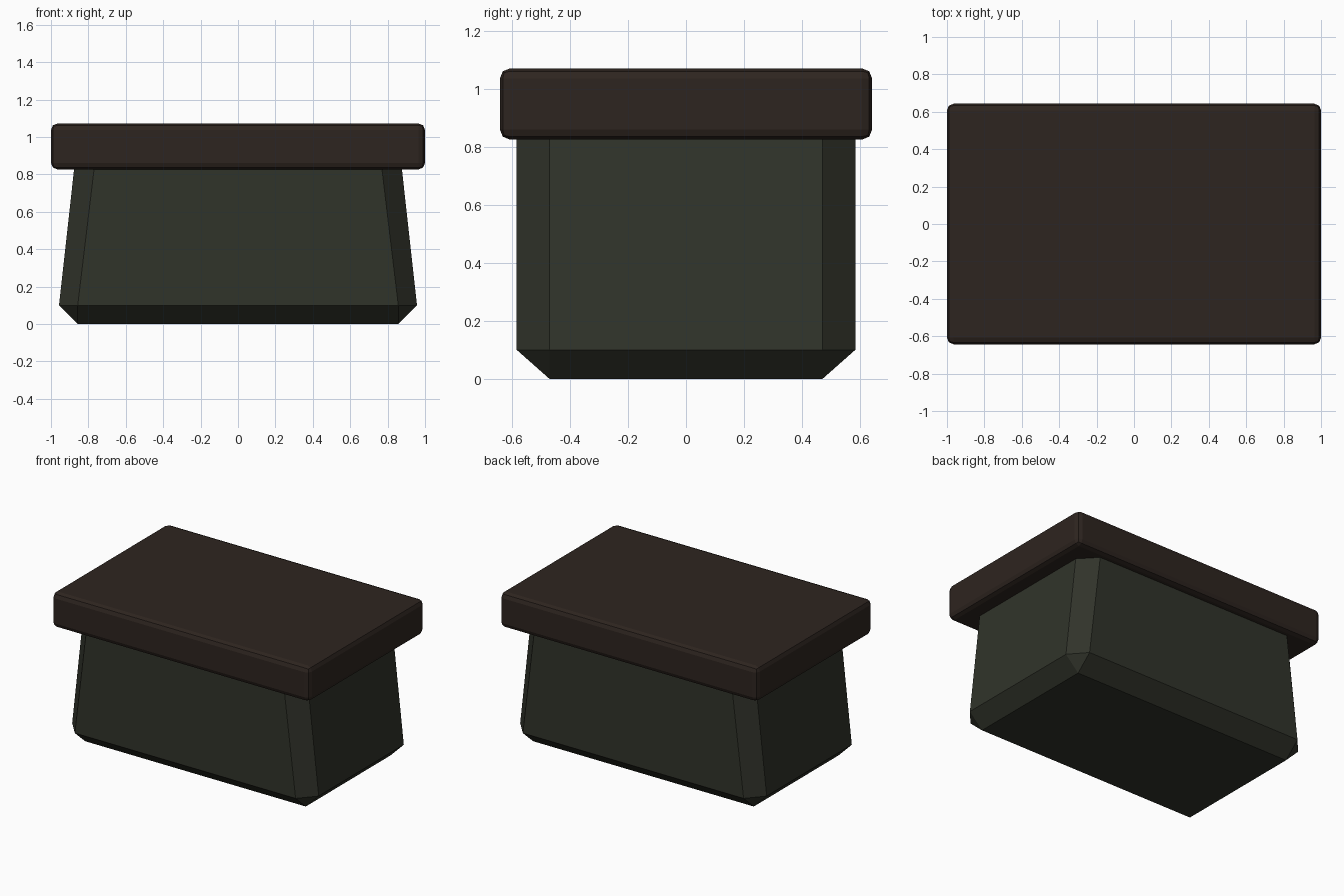
import bpy, bmesh

if "Cube" in bpy.data.objects:
    bpy.data.objects.remove(bpy.data.objects["Cube"])


def material(name, color):
    m = bpy.data.materials.new(name)
    m.diffuse_color = (*color, 1)
    m.use_nodes = True
    m.node_tree.nodes["Principled BSDF"].inputs["Base Color"].default_value = m.diffuse_color
    return m


def add_object(name, bm, mat):
    bmesh.ops.recalc_face_normals(bm, faces=bm.faces[:])
    me = bpy.data.meshes.new(name)
    bm.to_mesh(me)
    bm.free()
    me.materials.append(mat)
    ob = bpy.data.objects.new(name, me)
    bpy.context.collection.objects.link(ob)
    return ob


def octagon(bm, x, y, cx, cy, z):
    # Rectangle of half-size x, y with its corners cut by cx, cy
    pts = [(x, -y + cy), (x, y - cy), (x - cx, y), (-x + cx, y),
           (-x, y - cy), (-x, -y + cy), (-x + cx, -y), (x - cx, -y)]
    return [bm.verts.new((px, py, z)) for px, py in pts]


# Tapered body: chamfered corners and a sloped foot meeting a plain rectangle
bm = bmesh.new()
foot = octagon(bm, 0.857, 0.472, 0, 0, 0)
low = octagon(bm, 0.957, 0.585, 0.1, 0.113, 0.1)
top = octagon(bm, 0.875, 0.585, 0.107, 0.113, 0.84)
for a, b in ((foot, low), (low, top)):
    for i in range(8):
        j = (i + 1) % 8
        bm.faces.new((a[i], a[j], b[j], b[i]))
bm.faces.new(foot[::-1])
bm.faces.new(top)
bmesh.ops.remove_doubles(bm, verts=bm.verts[:], dist=1e-4)
add_object("box_body", bm, material("dark_green", (0.03, 0.033, 0.023)))

# Overhanging lid with softened edges
bm = bmesh.new()
bmesh.ops.create_cube(bm, size=1)
for v in bm.verts:
    v.co = (v.co.x * 2, v.co.y * 1.286, v.co.z * 0.246 + 0.949)
lid = add_object("lid", bm, material("dark_brown", (0.027, 0.018, 0.014)))
bev = lid.modifiers.new("soft_edges", 'BEVEL')
bev.width = 0.035
bev.segments = 2
